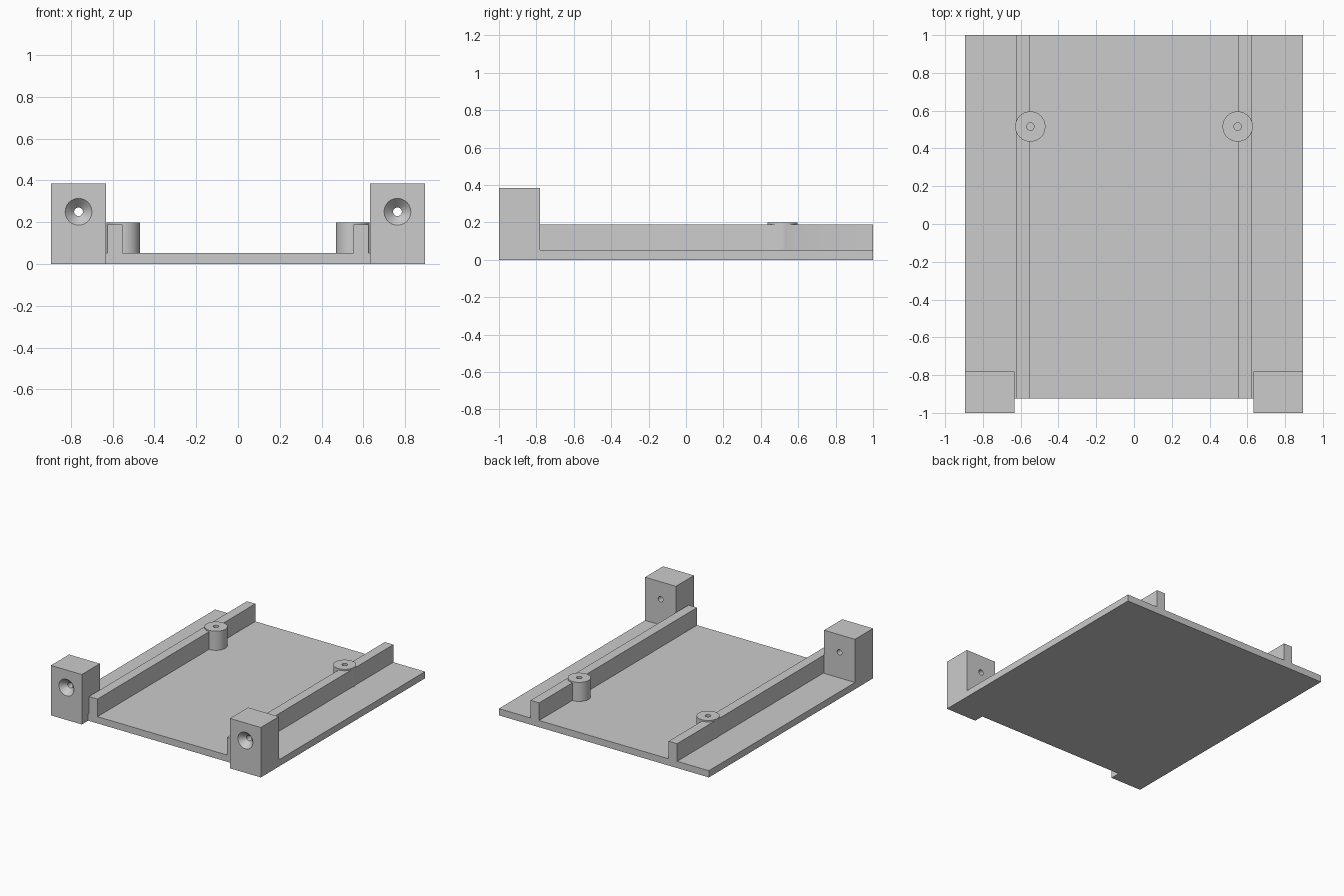
import bpy
import math

if "Cube" in bpy.data.objects:
    bpy.data.objects.remove(bpy.data.objects["Cube"])


def box(name, x0, x1, y0, y1, z0, z1):
    bpy.ops.mesh.primitive_cube_add(
        size=1, location=((x0 + x1) / 2, (y0 + y1) / 2, (z0 + z1) / 2))
    ob = bpy.context.object
    ob.name = name
    ob.scale = (x1 - x0, y1 - y0, z1 - z0)
    bpy.ops.object.transform_apply(location=True, rotation=False, scale=True)
    return ob


def cone(name, r1, r2, start, depth, along_y=False, sides=48):
    # Round solid growing from start along +z, or along +y
    x, y, z = start
    loc = (x, y + depth / 2, z) if along_y else (x, y, z + depth / 2)
    rot = (-math.pi / 2, 0, 0) if along_y else (0, 0, 0)
    bpy.ops.mesh.primitive_cone_add(vertices=sides, radius1=r1, radius2=r2,
                                    depth=depth, location=loc, rotation=rot)
    ob = bpy.context.object
    ob.name = name
    return ob


def combine(target, tool, operation):
    tool.hide_render = True
    mod = target.modifiers.new(tool.name, 'BOOLEAN')
    mod.operation = operation
    mod.solver = 'EXACT'
    mod.object = tool
    bpy.context.view_layer.objects.active = target
    bpy.ops.object.modifier_apply(modifier=mod.name)
    bpy.data.objects.remove(tool, do_unlink=True)


# Base plate
tray = box("mounting_tray", -0.895, 0.895, -0.923, 1.0, 0, 0.052)

for s in (-1, 1):
    def mirrored(name, a, b, *rest):
        return box(name, min(s * a, s * b), max(s * a, s * b), *rest)

    # Long rail and screw post
    combine(tray, mirrored("rail", 0.552, 0.625, -0.923, 1.0, 0, 0.188), 'UNION')
    combine(tray, cone("post", 0.08, 0.08, (s * 0.549, 0.516, 0.02), 0.179), 'UNION')
    # Front corner block
    combine(tray, mirrored("corner_block", 0.632, 0.895, -1.0, -0.78, 0, 0.385), 'UNION')
    # Blind post hole
    combine(tray, cone("post_hole", 0.02, 0.02, (s * 0.549, 0.516, 0.052), 0.2,
                       sides=24), 'DIFFERENCE')
    # Countersunk hole through the block
    combine(tray, cone("bolt_hole", 0.021, 0.021, (s * 0.763, -1.1, 0.25), 0.4, True,
                       sides=24), 'DIFFERENCE')
    combine(tray, cone("countersink", 0.083, 0.021, (s * 0.763, -1.02, 0.25), 0.065, True),
            'DIFFERENCE')

# Smooth round walls, crisp edges
bpy.ops.object.select_all(action='DESELECT')
tray.select_set(True)
bpy.context.view_layer.objects.active = tray
bpy.ops.object.shade_smooth_by_angle(angle=math.radians(30))
